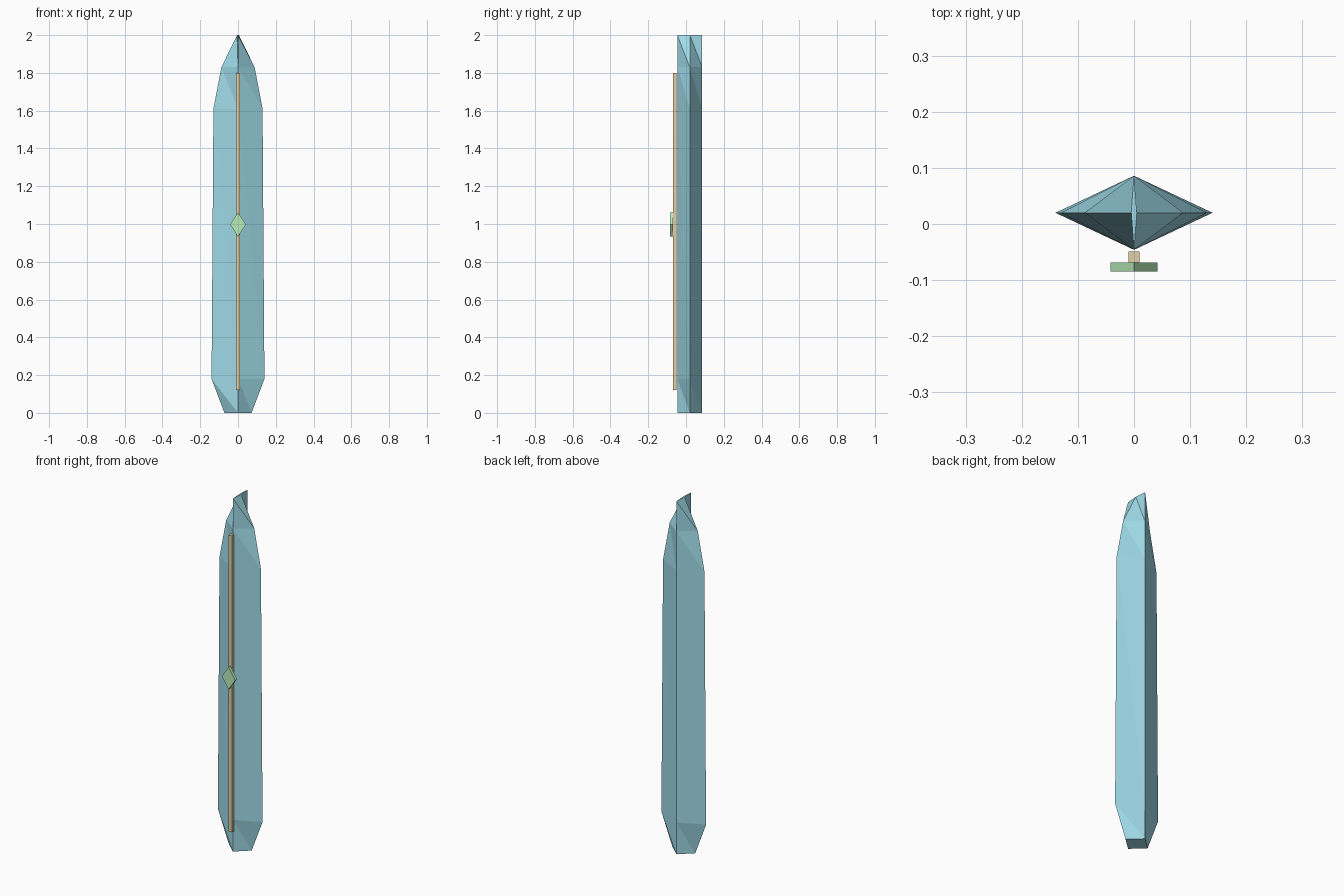
import bpy, bmesh

if "Cube" in bpy.data.objects:
    bpy.data.objects.remove(bpy.data.objects["Cube"])


def make_object(name, bm, color):
    bmesh.ops.recalc_face_normals(bm, faces=bm.faces)
    mesh = bpy.data.meshes.new(name)
    bm.to_mesh(mesh)
    bm.free()
    mat = bpy.data.materials.new(name + "_colour")
    mat.diffuse_color = (*color, 1)
    mat.use_nodes = True
    mat.node_tree.nodes["Principled BSDF"].inputs["Base Color"].default_value = mat.diffuse_color
    mesh.materials.append(mat)
    obj = bpy.data.objects.new(name, mesh)
    bpy.context.collection.objects.link(obj)
    return obj


def loft(rings):
    """Skin closed rings with triangles and cap both ends."""
    bm = bmesh.new()
    rows = [[bm.verts.new(p) for p in ring] for ring in rings]
    n = len(rows[0])
    for low, high in zip(rows, rows[1:]):
        for i in range(n):
            j = (i + 1) % n
            bm.faces.new((low[i], low[j], high[i]))
            bm.faces.new((low[j], high[j], high[i]))
    bm.faces.new(rows[0])
    bm.faces.new(rows[-1])
    return bm


# Blade: diamond cross-section, constant depth, changing half width
MID, DEPTH = 0.02, 0.066
profile = [(0, 0.072), (0.18, 0.14), (1.61, 0.13), (1.83, 0.088), (2.0, 0.005)]
make_object("blade", loft([
    [(-w, MID, z), (0, MID - DEPTH, z), (w, MID, z), (0, MID + DEPTH, z)]
    for z, w in profile]), (0.35, 0.71, 0.81))

# Thin strip along the front ridge
strip = [(-0.01, -0.069), (0.01, -0.069), (0.01, -0.049), (-0.01, -0.049)]
make_object("ridge_strip", loft([
    [(x, y, z) for x, y in strip] for z in (0.12, 1.8)]), (0.75, 0.62, 0.38))

# Flat diamond gem in the middle of the strip
gem = [(-0.042, 0.997), (0, 0.933), (0.042, 0.997), (0, 1.061)]
make_object("gem", loft([
    [(x, y, z) for x, z in gem] for y in (-0.085, -0.069)]), (0.48, 0.86, 0.5))
